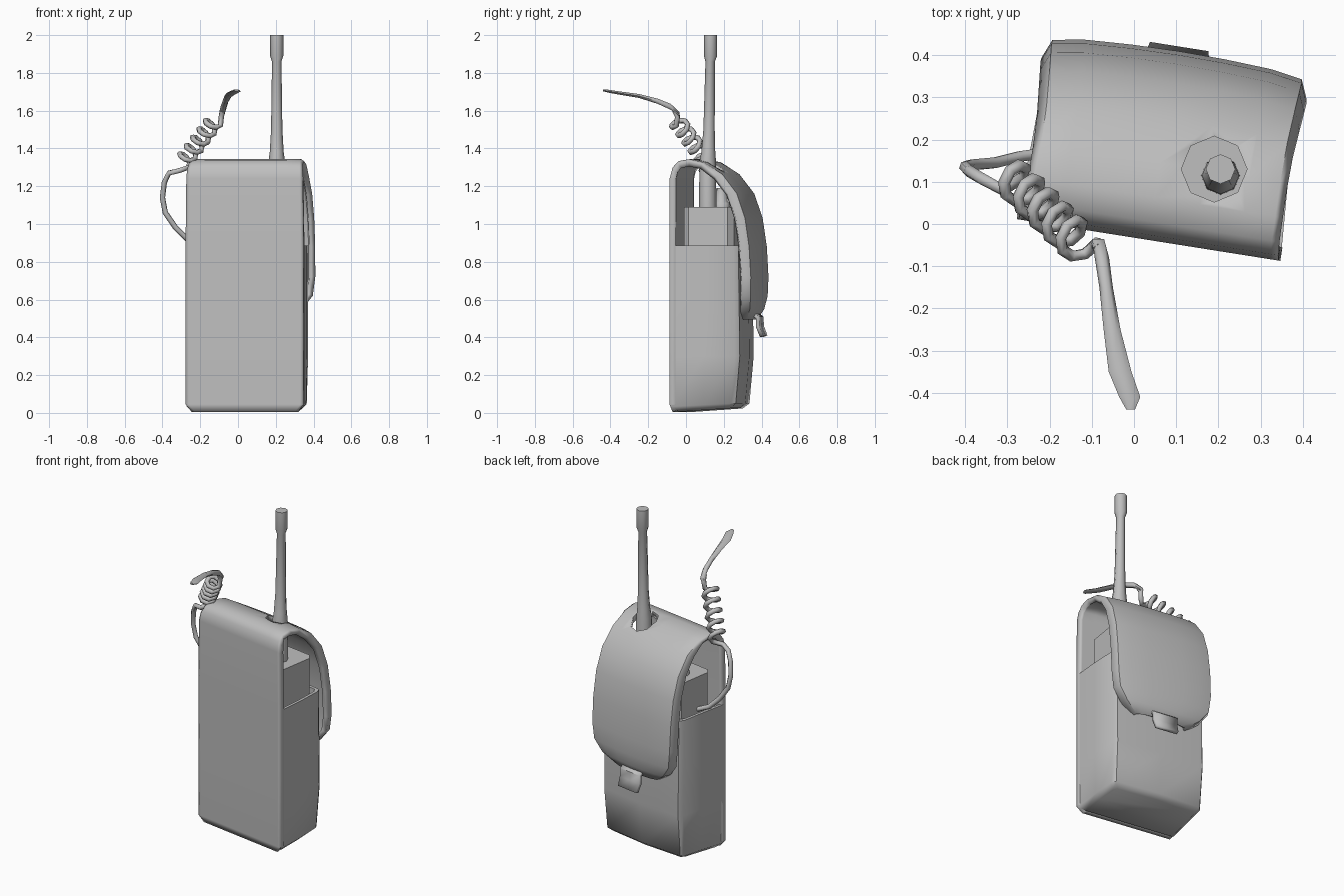
import bpy, bmesh, math
from mathutils import Vector, Matrix

if "Cube" in bpy.data.objects:
    bpy.data.objects.remove(bpy.data.objects["Cube"])

YAW = Matrix.Rotation(math.radians(-9), 4, 'Z')
grey = bpy.data.materials.new("grey")
grey.diffuse_color = (0.52, 0.52, 0.52, 1)
grey.use_nodes = True
grey.node_tree.nodes["Principled BSDF"].inputs["Base Color"].default_value = grey.diffuse_color


def finish(name, bm, turned=True, angle=40, closed=True):
    if closed:
        bmesh.ops.recalc_face_normals(bm, faces=bm.faces)
    me = bpy.data.meshes.new(name)
    bm.to_mesh(me)
    bm.free()
    if turned:
        me.transform(YAW)
    ob = bpy.data.objects.new(name, me)
    bpy.context.collection.objects.link(ob)
    me.materials.append(grey)
    bpy.ops.object.select_all(action='DESELECT')
    ob.select_set(True)
    bpy.context.view_layer.objects.active = ob
    bpy.ops.object.shade_smooth_by_angle(angle=math.radians(angle))
    return ob


def loft(name, rings, turned=True, angle=40):
    """Skin a list of equal-length point rings and cap both ends."""
    bm = bmesh.new()
    vs = [[bm.verts.new(p) for p in r] for r in rings]
    n = len(rings[0])
    for a, b in zip(vs, vs[1:]):
        for k in range(n):
            bm.faces.new((a[k], a[(k + 1) % n], b[(k + 1) % n], b[k]))
    bm.faces.new(vs[0])
    bm.faces.new(vs[-1])
    return finish(name, bm, turned, angle)


def sheet(name, rows, stations, thick, bulge=0.0, angle=40):
    """Strip across x following rows of (y, z, half width), thickened inwards.
    Stations are (position across, drop of the curled rim)."""
    bm = bmesh.new()
    vs = []
    for y, z, w in rows:
        rear = min(max((y - 0.1) / 0.2, 0), 1)
        vs.append([bm.verts.new((0.04 + s * w,
                                 y + rear * (bulge * (1 - s * s) - drop),
                                 z - (0.3 * drop if z > 1.24 else 0)))
                   for s, drop in stations])
    for a, b in zip(vs, vs[1:]):
        for j in range(len(stations) - 1):
            bm.faces.new((a[j], a[j + 1], b[j + 1], b[j]))
    ob = finish(name, bm, True, angle, closed=False)
    m = ob.modifiers.new("thickness", 'SOLIDIFY')
    m.thickness, m.offset = thick, -1
    return ob


def circle(c, r, n=8):
    return [(c[0] + r * math.cos(math.tau * k / n),
             c[1] + r * math.sin(math.tau * k / n), c[2]) for k in range(n)]


def tube(name, pts, r, n=6):
    """Round cord through the points, with a frame carried along the path."""
    pts = [Vector(p) for p in pts]
    rings, up = [], Vector((0, 0, 1))
    for i, p in enumerate(pts):
        t = (pts[min(i + 1, len(pts) - 1)] - pts[max(i - 1, 0)]).normalized()
        up = (up - t * up.dot(t)).normalized()
        side = t.cross(up)
        rings.append([p + r * (up * math.cos(a) + side * math.sin(a))
                      for a in (math.tau * k / n for k in range(n))])
    return loft(name, rings, False, 65)


# Front panel, rolled top and rear flap, cut from one thick strip
rim = [(1, 0.05), (0.94, 0.006), (0.7, 0), (0.35, 0)]
across = [(-s, d) for s, d in rim] + [(0, 0)] + rim[::-1]
cover = sheet("cover_flap", [
    (-0.02, 0.005, 0.285), (-0.032, 0.045, 0.316), (-0.032, 0.45, 0.316),
    (-0.032, 0.9, 0.316), (-0.032, 1.24, 0.312), (-0.02, 1.3, 0.31),
    (0.012, 1.335, 0.307), (0.07, 1.345, 0.306), (0.15, 1.328, 0.305),
    (0.25, 1.265, 0.307), (0.33, 1.16, 0.313), (0.374, 1.03, 0.317),
    (0.396, 0.88, 0.319), (0.405, 0.72, 0.318), (0.402, 0.62, 0.305),
    (0.39, 0.55, 0.25), (0.362, 0.495, 0.17)], across, 0.032, 0.016)

# Antenna opening in the rolled top
hole = loft("antenna_hole_cutter",
            [circle((0.19, 0.13, z), 0.078) for z in (1.2, 1.5)], False)
hole.hide_render = True
hole.hide_set(True)
cut = cover.modifiers.new("antenna_hole", 'BOOLEAN')
cut.object, cut.operation, cut.solver = hole, 'DIFFERENCE', 'EXACT'
even = cover.modifiers.new("even_shading", 'WEIGHTED_NORMAL')
even.keep_sharp = True

# Fastening tab under the flap
sheet("flap_tab", [(0.37, 0.54, 0.075), (0.41, 0.51, 0.075),
                   (0.412, 0.46, 0.075), (0.432, 0.41, 0.07)],
      [(-1, 0), (0, 0), (1, 0)], 0.02)


# Open pouch, narrower at the back, with a chamfered base
def pouch_ring(z, inset=0.0, back=0.0, tilt=0.0):
    f, b = -0.023 + inset, 0.325 - inset + back
    pts = [(0.356, f), (0.345, 0.15), (0.326, b - 0.02), (0.308, b + 0.004),
           (0.03, b + 0.012), (-0.25, b - 0.01), (-0.266, b - 0.035),
           (-0.27, 0.15), (-0.277, f)]
    k = 1 - inset / 0.315
    return [(0.04 + k * (x - 0.04), y, z + tilt * y) for x, y in pts]


loft("pouch", [pouch_ring(0.005, 0.035, -0.01, 0.07),
               pouch_ring(0.035, 0.004, -0.01, 0.05), pouch_ring(0.3, 0, 0.008),
               pouch_ring(0.6, 0, 0.004), pouch_ring(0.885),
               pouch_ring(0.885, 0.018), pouch_ring(0.78, 0.02)], angle=50)

# Radio body inside the pouch
bm = bmesh.new()
bmesh.ops.create_cube(bm, size=1, matrix=Matrix.Translation((0.035, 0.165, 0.74))
                      @ Matrix.Diagonal((0.52, 0.27, 0.7, 1)))
bmesh.ops.bevel(bm, geom=[e for e in bm.edges
                          if abs(e.verts[0].co.z - e.verts[1].co.z) > 0.1],
                offset=0.03, segments=1, affect='EDGES')
finish("radio_body", bm, angle=30)

# Control knob
loft("control_knob", [circle((-0.13, 0.17, z), r) for z, r in
                      ((1.08, 0.045), (1.11, 0.045), (1.12, 0.032), (1.19, 0.028))],
     angle=60)

# Antenna with a flared foot and a wider tip
loft("antenna", [circle((0.205, y, z), r) for y, z, r in
                 ((0.115, 1.08, 0.046), (0.115, 1.33, 0.044), (0.118, 1.38, 0.037),
                  (0.122, 1.5, 0.03), (0.128, 1.86, 0.025), (0.13, 1.89, 0.035),
                  (0.13, 2.0, 0.035))], False, 60)

# Coiled cord: lower loop, helix, then a lead-out
start, end = Vector((-0.293, 0.113, 1.325)), Vector((-0.125, -0.05, 1.545))
axis = (end - start).normalized()
a1 = axis.orthogonal().normalized()
a2 = axis.cross(a1)
first = Vector((-0.33, 0.1, 1.28))
loop = [(-0.2, 0.17, 0.89), (-0.27, 0.16, 0.92), (-0.33, 0.145, 0.98),
        (-0.385, 0.14, 1.06), (-0.4, 0.135, 1.14), (-0.39, 0.125, 1.22),
        (-0.365, 0.11, 1.27), (-0.31, 0.08, 1.283)]
turns, steps = 5, 8
phase = math.atan2((first - start).dot(a2), (first - start).dot(a1)) + 1.6
coil = []
for k in range(turns * steps + 1):
    a = phase + math.tau * k / steps
    coil.append(start.lerp(end, k / (turns * steps))
                + 0.04 * (a1 * math.cos(a) + a2 * math.sin(a)))
tube("coiled_cord", loop + coil + [(-0.088, -0.045, 1.57), (-0.083, -0.06, 1.6)], 0.0145)


# Flattened free end of the cord
def flat_ring(x, y, z, w, h):
    return [(x + w * math.cos(math.tau * k / 6), y, z + h * math.sin(math.tau * k / 6))
            for k in range(6)]


loft("cord_end", [flat_ring(*r) for r in (
    (-0.085, -0.035, 1.58, 0.014, 0.014), (-0.076, -0.08, 1.62, 0.017, 0.018),
    (-0.066, -0.15, 1.65, 0.016, 0.016), (-0.052, -0.25, 1.678, 0.02, 0.012),
    (-0.033, -0.35, 1.693, 0.027, 0.01), (-0.01, -0.41, 1.703, 0.025, 0.009),
    (-0.008, -0.44, 1.708, 0.01, 0.006))], False, 65)
